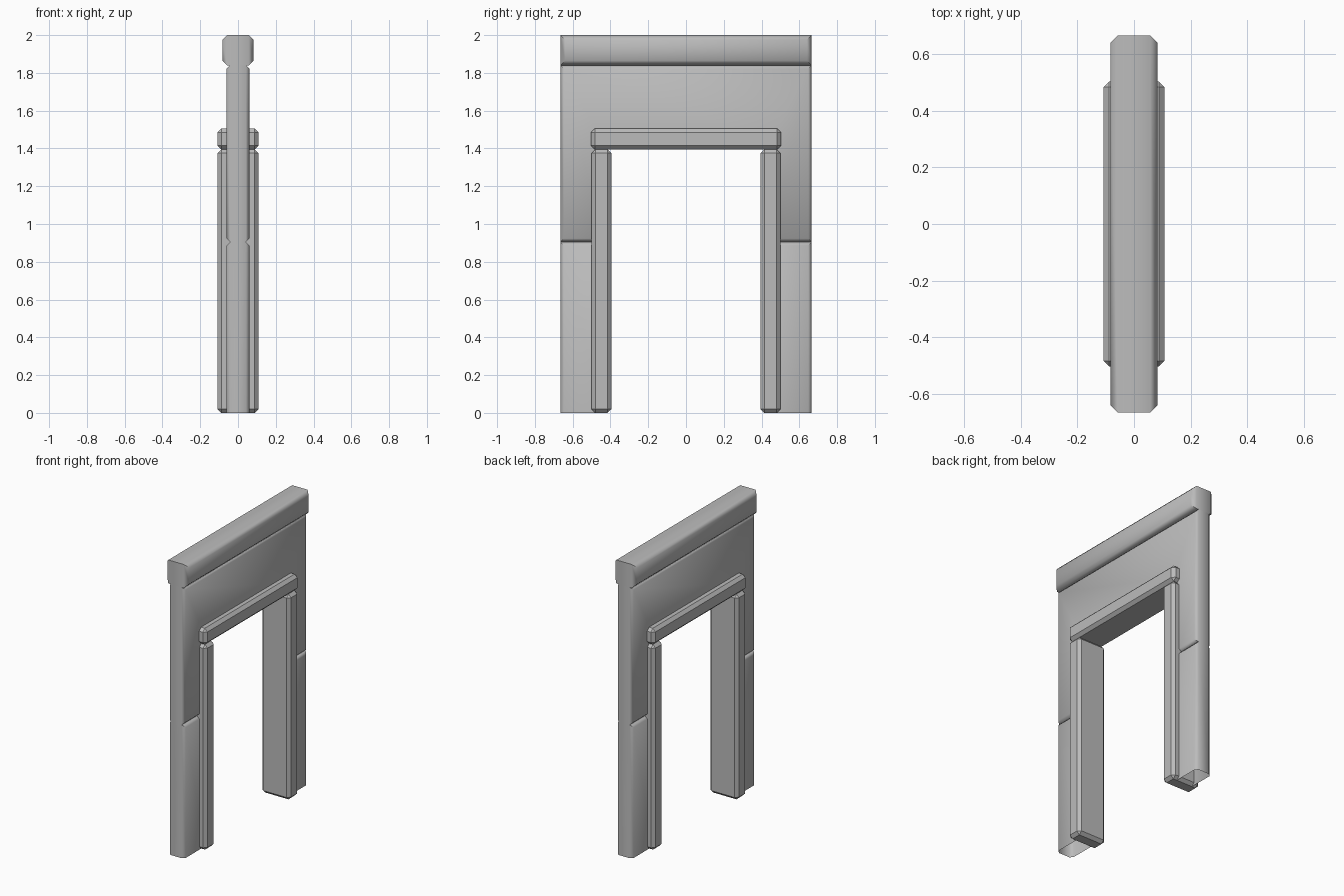
import bpy, bmesh, math

cube = bpy.data.objects.get("Cube")
if cube:
    bpy.data.objects.remove(cube, do_unlink=True)

stone = bpy.data.materials.new("grey stone")
stone.use_nodes = True
GREY = (0.5, 0.5, 0.5, 1)
stone.diffuse_color = GREY
stone.node_tree.nodes["Principled BSDF"].inputs["Base Color"].default_value = GREY


def rect(y0, y1, z0, z1):
    return [(y0, z0), (y1, z0), (y1, z1), (y0, z1)]


def prism(name, outline, half, chamfer, is_cut, smooth=False, open_bottom=False):
    """Extrude a (y, z) outline through the thickness and chamfer chosen edges."""
    bm = bmesh.new()
    face = bm.faces.new([bm.verts.new((-half, y, z)) for y, z in outline])
    out = bmesh.ops.extrude_face_region(bm, geom=[face])["geom"]
    for v in out:
        if isinstance(v, bmesh.types.BMVert):
            v.co.x = half
    bmesh.ops.recalc_face_normals(bm, faces=bm.faces)
    bmesh.ops.bevel(bm, geom=[e for e in bm.edges if is_cut(e)], offset=chamfer,
                    segments=1, affect='EDGES', clamp_overlap=True)
    bm.normal_update()
    if open_bottom:
        low = [f for f in bm.faces if all(v.co.z < 0.001 for v in f.verts)]
        bmesh.ops.delete(bm, geom=low, context='FACES')
    mesh = bpy.data.meshes.new(name)
    bm.to_mesh(mesh)
    bm.free()
    mesh.materials.append(stone)
    obj = bpy.data.objects.new(name, mesh)
    bpy.context.collection.objects.link(obj)
    if smooth:
        bpy.ops.object.select_all(action='DESELECT')
        obj.select_set(True)
        bpy.context.view_layer.objects.active = obj
        bpy.ops.object.shade_smooth_by_angle(angle=math.radians(50))
    return obj


def every_edge(e):
    return True


def long_edge(e):
    # edges lying in the two broad faces
    return abs(e.verts[0].co.x - e.verts[1].co.x) < 0.001


END, JAMB, SEAM, TOP, HEAD = 0.665, 0.45, 0.905, 1.84, 1.45


def wall_edge(e):
    # outer corners, the seam and the top, but not the floor or the opening
    a, b = (v.co for v in e.verts)
    outer = abs(a.y) > END - 0.01 and abs(b.y) > END - 0.01
    level = abs(a.z - b.z) < 0.001 and (abs(a.z - SEAM) < 0.01 or a.z > TOP - 0.01)
    return long_edge(e) and (outer or level)


# Wall above the seam, one arch-shaped piece
prism("upper_wall", [(-END, SEAM), (-JAMB, SEAM), (-JAMB, HEAD), (JAMB, HEAD),
                     (JAMB, SEAM), (END, SEAM), (END, TOP), (-END, TOP)],
      0.06, 0.018, wall_edge, smooth=True)

# Wall legs and door posts on both sides
for side, s in (("front", -1), ("back", 1)):
    prism(side + "_lower_wall", rect(s * JAMB, s * END, 0, SEAM),
          0.06, 0.018, wall_edge, smooth=True, open_bottom=True)
    prism(side + "_door_post", rect(s * 0.395, s * 0.5, 0, 1.395),
          0.108, 0.02, every_edge)

# Lintel over the opening
prism("lintel", rect(-0.503, 0.503, 1.395, 1.505), 0.108, 0.02, every_edge)

# Capping beam along the top of the wall
prism("cap_beam", rect(-END, END, TOP, 2.0), 0.083, 0.025, long_edge, smooth=True)
